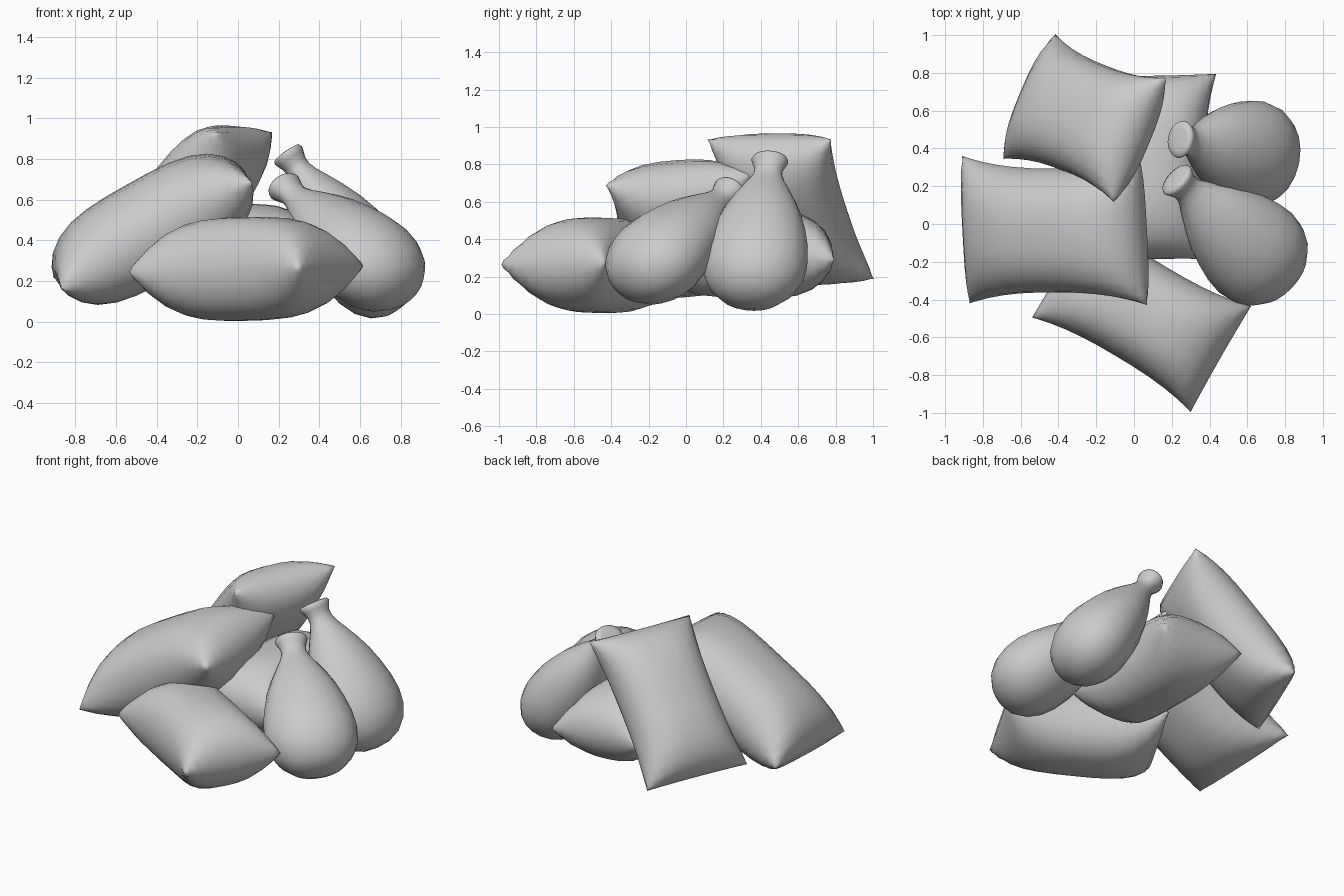
import bpy, bmesh, math
from mathutils import Vector

if "Cube" in bpy.data.objects:
    bpy.data.objects.remove(bpy.data.objects["Cube"])


def finish(name, bm):
    bmesh.ops.remove_doubles(bm, verts=bm.verts, dist=0.0005)
    bmesh.ops.recalc_face_normals(bm, faces=bm.faces)
    for f in bm.faces:
        f.smooth = True
    me = bpy.data.meshes.new(name)
    bm.to_mesh(me)
    bm.free()
    ob = bpy.data.objects.new(name, me)
    bpy.context.collection.objects.link(ob)
    bpy.context.view_layer.objects.active = ob
    ob.select_set(True)
    bpy.ops.object.shade_smooth_by_angle(angle=math.radians(60))
    ob.select_set(False)


def pillow_sack(name, centre, long_axis, short_axis, h, nu=14, nv=12):
    """Stuffed flat sack: full edge vectors, half thickness h, long edges pinched in."""
    c, L, S = Vector(centre), Vector(long_axis) / 2, Vector(short_axis) / 2
    n = L.cross(S).normalized()
    bm = bmesh.new()
    for side in (1, -1):
        grid = []
        for i in range(nu + 1):
            u = math.sin(math.pi / 2 * (2 * i / nu - 1))
            row = []
            for j in range(nv + 1):
                v = math.sin(math.pi / 2 * (2 * j / nv - 1))
                t = max(0, (1 - abs(u) ** 3.3) * (1 - abs(v) ** 2.7)) ** 0.5
                p = c + L * u * (1 - 0.01 * (1 - v * v)) + S * v * (1 - 0.16 * (1 - abs(u) ** 2.6))
                row.append(bm.verts.new(p + n * (side * h * t)))
            grid.append(row)
        for i in range(nu):
            for j in range(nv):
                bm.faces.new((grid[i][j], grid[i + 1][j], grid[i + 1][j + 1], grid[i][j + 1]))
    finish(name, bm)


def tied_sack(name, body, neck, segs=20):
    """Round sack, slightly flattened, narrowing to a tied neck with a flared lip."""
    b, d = Vector(body), Vector(neck) - Vector(body)
    k = d.length / 0.68
    d.normalize()
    n = (Vector((0, 0, 1)) - d * d.z).normalized()
    s = d.cross(n)
    # (position along axis, radius)
    profile = [(-.28, 0), (-.27, .09), (-.235, .17), (-.17, .235), (-.09, .273), (0, .285),
               (.1, .275), (.2, .25), (.3, .217), (.39, .175), (.47, .13), (.53, .095),
               (.575, .077), (.61, .077), (.64, .09), (.665, .1), (.68, .093), (.685, .06), (.685, 0)]
    bm = bmesh.new()
    rings = []
    for t, r in profile:
        ring = []
        for i in range(segs):
            a = 2 * math.pi * i / segs
            ring.append(bm.verts.new(b + d * t * k + s * r * math.cos(a) + n * 0.8 * r * math.sin(a)))
        rings.append(ring)
    for r0, r1 in zip(rings, rings[1:]):
        for i in range(segs):
            j = (i + 1) % segs
            bm.faces.new((r0[i], r0[j], r1[j], r1[i]))
    finish(name, bm)


# Flat stuffed sacks
pillow_sack("left_leaning_sack", (-.42, -.035, .455), (.94, -.01, .53), (-.04, .78, .06), .25)
pillow_sack("front_sack", (.04, -.465, .26), (.84, -.50, .02), (.32, .56, .01), .255)
pillow_sack("back_leaning_sack", (-.262, .56, .56), (.585, -.23, .745), (.275, .66, 0), .21)
pillow_sack("middle_sack", (.11, .30, .33), (.03, .98, -.04), (-.62, -.01, .04), .245)

# Round tied sacks
tied_sack("front_tied_sack", (.64, -.15, .30), (.22, .24, .67))
tied_sack("rear_tied_sack", (.628, .37, .285), (.24, .45, .83))
